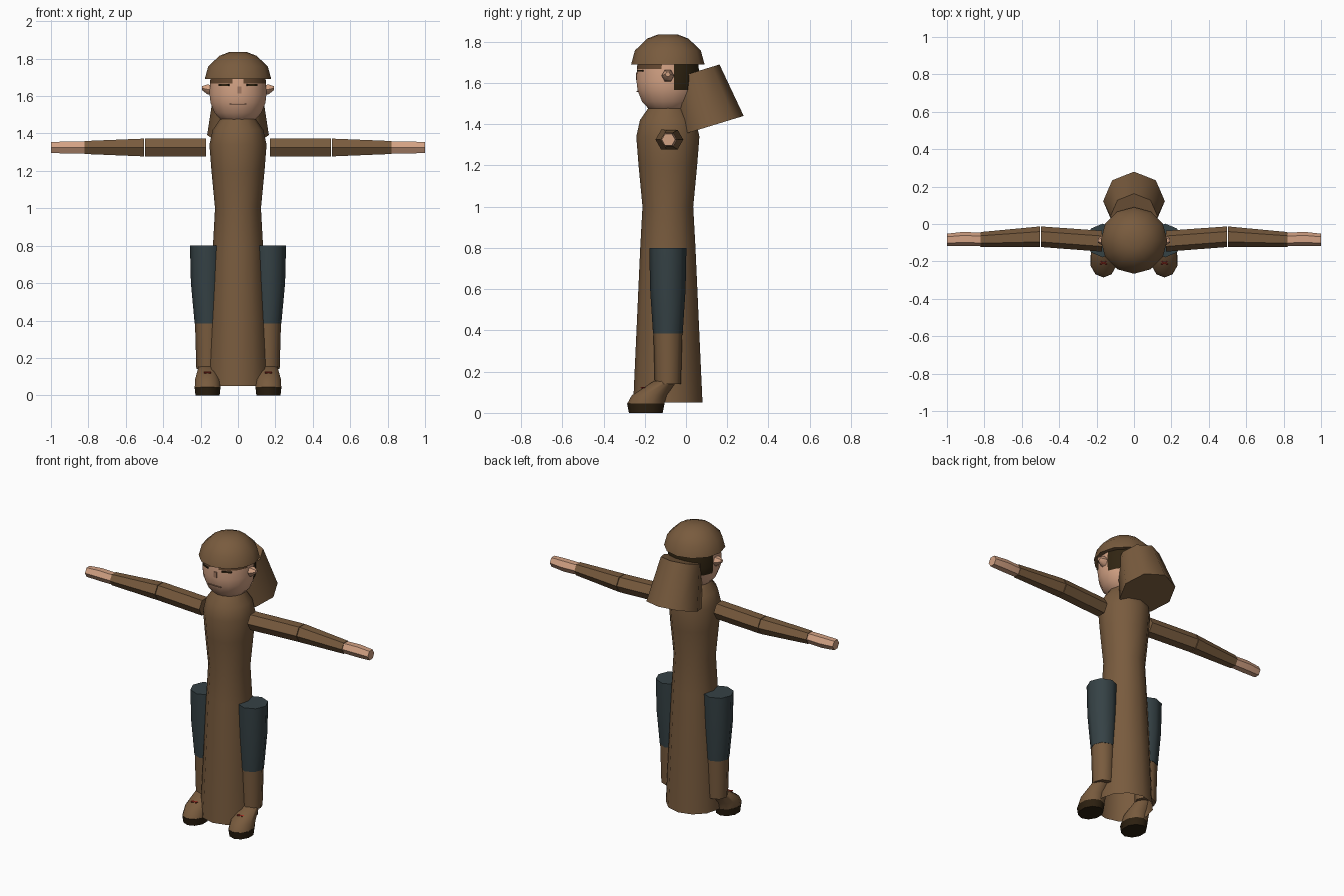
import bpy, bmesh, math
from mathutils import Vector, Euler

cube = bpy.data.objects.get("Cube")
if cube:
    bpy.data.objects.remove(cube, do_unlink=True)


def material(name, r, g, b):
    m = bpy.data.materials.new(name)
    m.use_nodes = True
    m.diffuse_color = (r, g, b, 1)
    bsdf = m.node_tree.nodes["Principled BSDF"]
    bsdf.inputs["Base Color"].default_value = (r, g, b, 1)
    bsdf.inputs["Roughness"].default_value = 0.9
    return m


BROWN = material("brown cloth", 0.19, 0.105, 0.048)
TEAL = material("dark slate", 0.036, 0.054, 0.06)
SKIN = material("skin", 0.65, 0.36, 0.23)
SHADE = material("dark skin", 0.36, 0.19, 0.12)
HAIR = material("dark hair", 0.03, 0.018, 0.006)
BROW = material("brow brown", 0.13, 0.065, 0.03)
SOLE = material("dark sole", 0.025, 0.014, 0.005)
RED = material("red lace", 0.4, 0.035, 0.02)

X, Y, Z = Vector((1, 0, 0)), Vector((0, 1, 0)), Vector((0, 0, 1))
MID = -0.088  # depth of the body's centre line


def finish(bm, name, mats):
    bmesh.ops.recalc_face_normals(bm, faces=bm.faces)
    mesh = bpy.data.meshes.new(name)
    bm.to_mesh(mesh)
    bm.free()
    for m in mats:
        mesh.materials.append(m)
    obj = bpy.data.objects.new(name, mesh)
    bpy.context.collection.objects.link(obj)
    bpy.ops.object.select_all(action='DESELECT')
    obj.select_set(True)
    bpy.context.view_layer.objects.active = obj
    bpy.ops.object.shade_smooth_by_angle(angle=math.radians(50))
    return obj


def loft(name, rings, mat, n=8, u=X, v=Y, phase=0.0, caps=(True, True)):
    """Skin a tube over rings of (centre, radius along u, radius along v)."""
    bm = bmesh.new()
    loops = []
    for c, ru, rv in rings:
        angles = [phase + math.tau * i / n for i in range(n)]
        loops.append([bm.verts.new(Vector(c) + u * (ru * math.cos(a)) + v * (rv * math.sin(a)))
                      for a in angles])
    for a, b in zip(loops, loops[1:]):
        for i in range(n):
            j = (i + 1) % n
            bm.faces.new((a[i], a[j], b[j], b[i]))
    if caps[0]:
        bm.faces.new(loops[0])
    if caps[1]:
        bm.faces.new(loops[-1])
    return finish(bm, name, [mat])


def lathe(name, profile, mat, n, **kw):
    return loft(name, [((0, MID, z), r, r) for z, r in profile], mat, n, **kw)


def plate(name, loc, size, mat, rot=(0, 0, 0)):
    bm = bmesh.new()
    bmesh.ops.create_cube(bm, size=1)
    bmesh.ops.scale(bm, vec=size, verts=bm.verts)
    obj = finish(bm, name, [mat])
    obj.location = loc
    obj.rotation_euler = Euler(rot)
    return obj


# Long robe, open at the hem
lathe("robe", [(0.05, 0.168), (0.4, 0.152), (0.8, 0.134), (1.0, 0.123), (1.2, 0.142),
               (1.34, 0.153), (1.42, 0.135), (1.485, 0.09)], BROWN, 12, caps=(False, True))

# Head, with hair and brows coloured by region
head = lathe("head", [(1.465, 0.08), (1.48, 0.1), (1.51, 0.128), (1.565, 0.15), (1.61, 0.155),
                      (1.667, 0.153), (1.7, 0.15)], SKIN, 16, phase=math.pi / 16)
head.data.materials.append(HAIR)
head.data.materials.append(BROW)
for f in head.data.polygons:
    c = f.center
    if c.y > MID + 0.04 and c.z > 1.565:
        f.material_index = 1
    elif c.y < MID - 0.05 and 1.667 < c.z < 1.695 and abs(c.x) > 0.03:
        f.material_index = 2

# Cap
lathe("cap", [(1.69, 0.178), (1.757, 0.16), (1.815, 0.1), (1.836, 0.045)], BROWN, 12)

# Face details
plate("mouth", (0, MID - 0.147, 1.558), (0.09, 0.008, 0.004), SHADE)
plate("nose", (0.008, MID - 0.152, 1.632), (0.02, 0.006, 0.036), SHADE)

# Hanging hood behind the neck
tilt = Vector((0, 0.956, 0.292))
loft("hood", [((0, 0.122, 1.392), 0.165, 0.165), ((0, 0.043, 1.653), 0.125, 0.125)],
     BROWN, 8, v=tilt)

for side, s in (("left", 1), ("right", -1)):
    # Face and ears
    plate(side + "_eye", (s * 0.075, MID - 0.134, 1.659), (0.06, 0.008, 0.009), HAIR,
          (0, 0, s * 0.45))
    loft(side + "_ear", [((s * x, MID, z), r, r) for x, z, r in
                         ((0.14, 1.632, 0.03), (0.165, 1.636, 0.03), (0.192, 1.642, 0.012))],
         SKIN, 6, u=Y, v=Z)

    # Arm: two sleeves and a hand, six-sided
    def limb(name, mat, *stations):
        loft(f"{side}_{name}", [((s * x, y, 1.325), r, r) for x, y, r in stations],
             mat, 6, u=Y, v=Z)
    limb("upper_sleeve", BROWN, (0.17, -0.092, 0.056), (0.498, -0.068, 0.055))
    limb("lower_sleeve", BROWN, (0.502, -0.068, 0.055), (0.82, -0.083, 0.04))
    limb("hand", SKIN, (0.82, -0.083, 0.036), (0.91, -0.08, 0.038), (1.0, -0.085, 0.033))

    # Leg: trouser, boot shaft, shoe and sole
    loft(side + "_trouser", [((s * 0.16, MID, 0.385), 0.072, 0.072),
                             ((s * 0.166, MID, 0.6), 0.086, 0.086),
                             ((s * 0.167, MID, 0.8), 0.09, 0.09)], TEAL)
    loft(side + "_boot_shaft", [((s * 0.16, MID, 0.14), 0.063, 0.063),
                                ((s * 0.16, MID, 0.385), 0.07, 0.07)], BROWN)
    loft(side + "_shoe", [((s * 0.163, -0.195, 0.045), 0.072, 0.09),
                          ((s * 0.163, -0.178, 0.085), 0.07, 0.085),
                          ((s * 0.163, -0.1, 0.155), 0.05, 0.055)], BROWN, 10, phase=math.pi / 2)
    loft(side + "_sole", [((s * 0.163, -0.195, 0.0), 0.068, 0.082),
                          ((s * 0.163, -0.195, 0.045), 0.073, 0.091)], SOLE, 10,
         phase=math.pi / 2)
    for k in (-1, 1):
        plate(f"{side}_lace_{'a' if k < 0 else 'b'}", (s * 0.163, -0.207, 0.122),
              (0.04, 0.006, 0.006), RED, (0.75, 0, k * 0.5))
